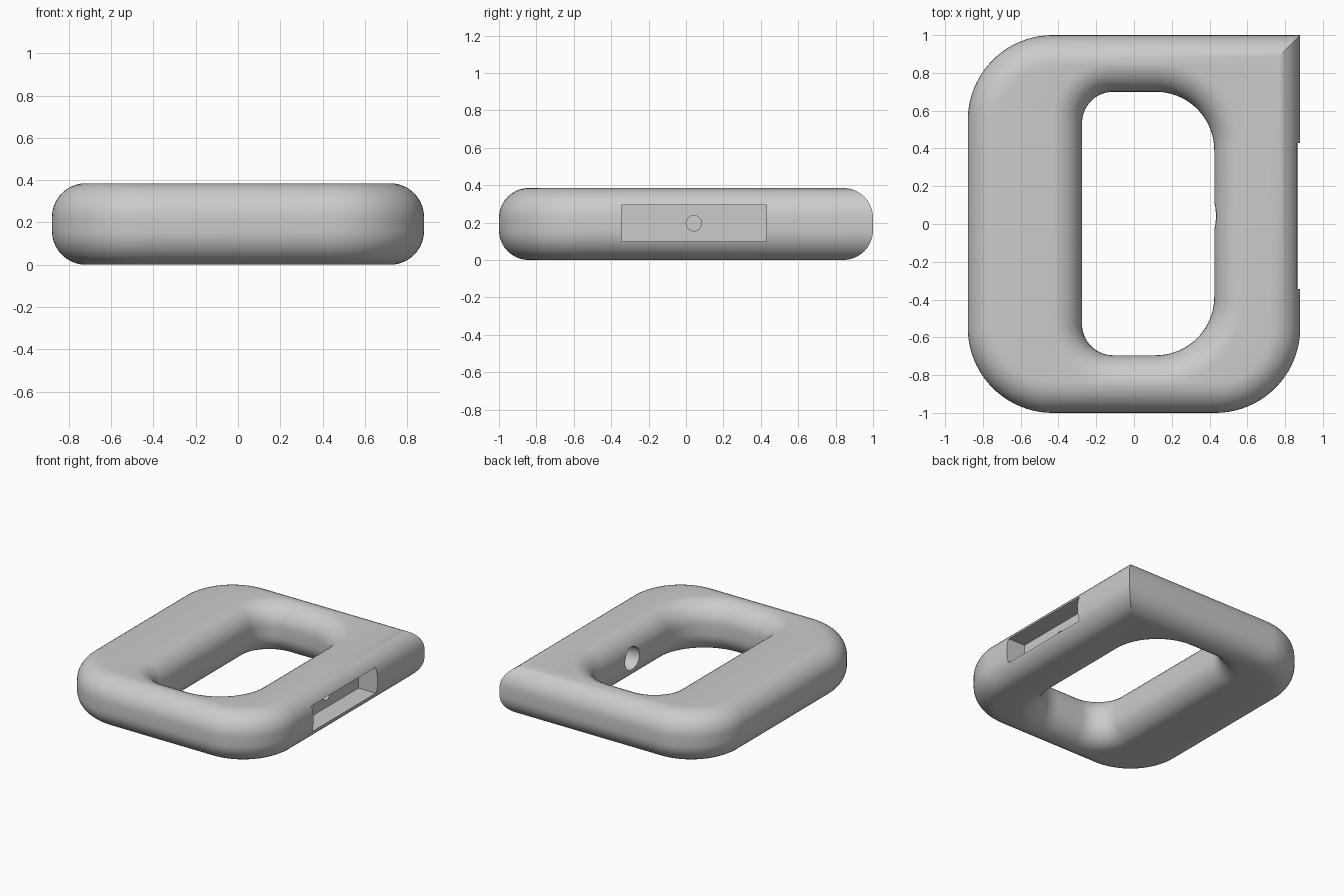
import bpy, bmesh, math
from math import cos, sin, pi

if "Cube" in bpy.data.objects:
    bpy.data.objects.remove(bpy.data.objects["Cube"])

HEIGHT = 0.385
FILLET = 0.16
ARC = 20      # segments per plan corner
ROUND = 10    # segments per edge fillet

grey = bpy.data.materials.new("plain_grey")
grey.use_nodes = True
grey.diffuse_color = (0.6, 0.6, 0.6, 1)
grey.node_tree.nodes["Principled BSDF"].inputs["Base Color"].default_value = (0.6, 0.6, 0.6, 1)


def outline(x0, x1, y0, y1, radii, grow):
    """Rounded rectangle, offset outwards by grow; corners counter-clockwise from +x +y."""
    corners = [(x1, y1, 1, 1), (x0, y1, -1, 1), (x0, y0, -1, -1), (x1, y0, 1, -1)]
    points = []
    for i, ((x, y, sx, sy), r) in enumerate(zip(corners, radii)):
        cx, cy = x - sx * r, y - sy * r
        for k in range(ARC + 1):
            a = (i + k / ARC) * pi / 2
            if r:
                points.append((cx + (r + grow) * cos(a), cy + (r + grow) * sin(a)))
            else:  # mitred corner
                points.append((x + sx * grow, y + sy * grow))
    return points


def body(grow):
    return outline(-0.88, 0.88, -1, 1, (0, 0.45, 0.45, 0.45), grow)


def opening(grow):
    return outline(-0.275, 0.425, -0.695, 0.70, (0.31, 0.165, 0.165, 0.31), grow)


# Side profile: (inset, height) from the bottom face to the top face
half = [(FILLET * (1 - sin(t)), FILLET * (1 - cos(t)))
        for t in (k * pi / 2 / ROUND for k in range(ROUND + 1))]
profile = half + [(d, HEIGHT - z) for d, z in reversed(half)]

# Frame: rings up the outside and back down through the opening
bm = bmesh.new()
rings = [[bm.verts.new((x, y, z)) for x, y in body(-d)] for d, z in profile]
rings += [[bm.verts.new((x, y, z)) for x, y in opening(d)] for d, z in reversed(profile)]
for a, b in zip(rings, rings[1:] + rings[:1]):
    for i in range(len(a)):
        j = (i + 1) % len(a)
        bm.faces.new((a[i], a[j], b[j], b[i]))
bmesh.ops.remove_doubles(bm, verts=bm.verts, dist=1e-5)
bmesh.ops.recalc_face_normals(bm, faces=bm.faces)
mesh = bpy.data.meshes.new("handle_frame")
bm.to_mesh(mesh)
bm.free()
mesh.materials.append(grey)
frame = bpy.data.objects.new("handle_frame", mesh)
bpy.context.collection.objects.link(frame)


def cut(cutter, name):
    """Subtract a cutter from the frame, then discard it."""
    cutter.name = name
    cutter.hide_render = True
    cutter.data.materials.append(grey)
    bpy.ops.object.select_all(action='DESELECT')
    frame.select_set(True)
    bpy.context.view_layer.objects.active = frame
    mod = frame.modifiers.new(name, 'BOOLEAN')
    mod.operation = 'DIFFERENCE'
    mod.solver = 'EXACT'
    mod.object = cutter
    bpy.ops.object.modifier_apply(modifier=name)
    bpy.data.objects.remove(cutter)


def drill(name, radius, x0, x1):
    bpy.ops.mesh.primitive_cylinder_add(
        vertices=32, radius=radius, depth=x1 - x0,
        location=((x0 + x1) / 2, 0.042, 0.196), rotation=(0, pi / 2, 0))
    cut(bpy.context.object, name)


# Rectangular slot in the side
bpy.ops.mesh.primitive_cube_add(size=1, location=(0.87, 0.0425, 0.1965))
slot = bpy.context.object
slot.scale = (0.3, 0.775, 0.197)
bpy.context.view_layer.update()
cut(slot, "side_slot")

# Screw hole: wide recess from the opening, narrow bore into the slot
drill("screw_recess", 0.088, 0.35, 0.57)
drill("screw_bore", 0.041, 0.5, 0.8)

frame.select_set(True)
bpy.context.view_layer.objects.active = frame
bpy.ops.object.shade_smooth_by_angle(angle=math.radians(30))
